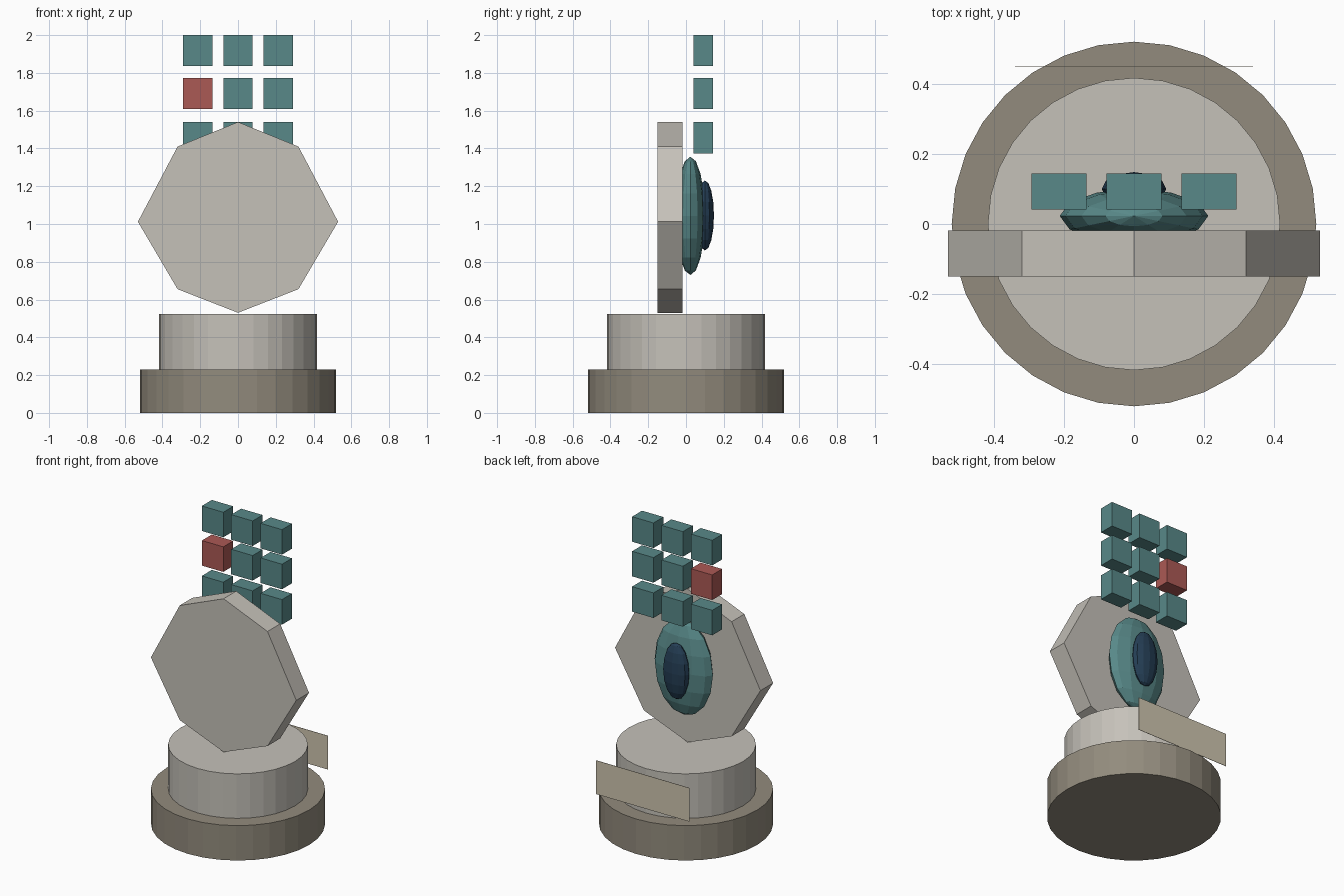
import bpy, bmesh, math
from mathutils import Matrix

if "Cube" in bpy.data.objects:
    bpy.data.objects.remove(bpy.data.objects["Cube"])


def material(name, rgb):
    m = bpy.data.materials.new(name)
    m.diffuse_color = (*rgb, 1)
    m.use_nodes = True
    m.node_tree.nodes["Principled BSDF"].inputs["Base Color"].default_value = m.diffuse_color
    return m


STONE = material("pale stone", (0.56, 0.535, 0.485))
BROWN = material("brown stone", (0.29, 0.26, 0.205))
TEAL = material("teal", (0.098, 0.25, 0.25))
RED = material("red", (0.41, 0.10, 0.09))
NAVY = material("dark blue", (0.018, 0.048, 0.09))
TAN = material("tan plaque", (0.62, 0.56, 0.43))
GOLD = material("gold", (0.578, 0.305, 0.021))


def finish(name, bm, mat):
    bmesh.ops.recalc_face_normals(bm, faces=bm.faces)
    me = bpy.data.meshes.new(name)
    bm.to_mesh(me)
    bm.free()
    me.materials.append(mat)
    ob = bpy.data.objects.new(name, me)
    bpy.context.collection.objects.link(ob)
    return ob


def cylinder(name, r, z0, z1, mat):
    bm = bmesh.new()
    bmesh.ops.create_cone(bm, cap_ends=True, segments=32, radius1=r, radius2=r,
                          depth=z1 - z0, matrix=Matrix.Translation((0, 0, (z0 + z1) / 2)))
    finish(name, bm, mat)


def box(name, centre, size, mat):
    bm = bmesh.new()
    bmesh.ops.create_cube(bm, size=1, matrix=Matrix.Translation(centre) @ Matrix.Diagonal((*size, 1)))
    finish(name, bm, mat)


def ellipsoid(name, centre, radii, mat):
    bm = bmesh.new()
    bmesh.ops.create_uvsphere(bm, u_segments=12, v_segments=8, radius=1,
                              matrix=Matrix.Translation(centre) @ Matrix.Diagonal((*radii, 1)))
    finish(name, bm, mat)


# Stepped round pedestal
cylinder("base_disc", 0.52, 0, 0.23, BROWN)
cylinder("pedestal", 0.417, 0.23, 0.523, STONE)

# Gold ring set flush into the pedestal top
bpy.ops.mesh.primitive_torus_add(major_segments=32, minor_segments=8, major_radius=0.34,
                                 minor_radius=0.015, location=(0, 0, 0.5077))
ring = bpy.context.object
ring.name = "inlaid_ring"
ring.data.materials.append(GOLD)

# Upright eight-sided plate
half = [(0, 1.54), (0.32, 1.41), (0.53, 1.012), (0.32, 0.655), (0, 0.53)]
outline = half + [(-x, z) for x, z in half[-2:0:-1]]
bm = bmesh.new()
face = bm.faces.new([bm.verts.new((x, -0.15, z)) for x, z in outline])
ext = bmesh.ops.extrude_face_region(bm, geom=[face])
bmesh.ops.translate(bm, vec=(0, 0.132, 0),
                    verts=[v for v in ext["geom"] if isinstance(v, bmesh.types.BMVert)])
if not face.is_valid or len(bm.faces) < 10:
    bmesh.ops.holes_fill(bm, edges=bm.edges)
finish("octagon_plate", bm, STONE)

# Oval boss and its dark centre on the rear of the plate
ellipsoid("oval_boss", (0, 0.023, 1.043), (0.212, 0.077, 0.313), TEAL)
ellipsoid("dark_centre", (0, 0.1, 1.045), (0.092, 0.048, 0.185), NAVY)

# Grid of blocks with one red block
for row, z in enumerate((1.457, 1.69, 1.918)):
    for col, x in enumerate((-0.214, 0, 0.214)):
        box(f"block_{row}_{col}", (x, 0.0925, z), (0.156, 0.103, 0.165),
            RED if (row, col) == (1, 0) else TEAL)

# Thin plaque behind the pedestal
box("plaque", (0, 0.45, 0.388), (0.68, 0.002, 0.222), TAN)
